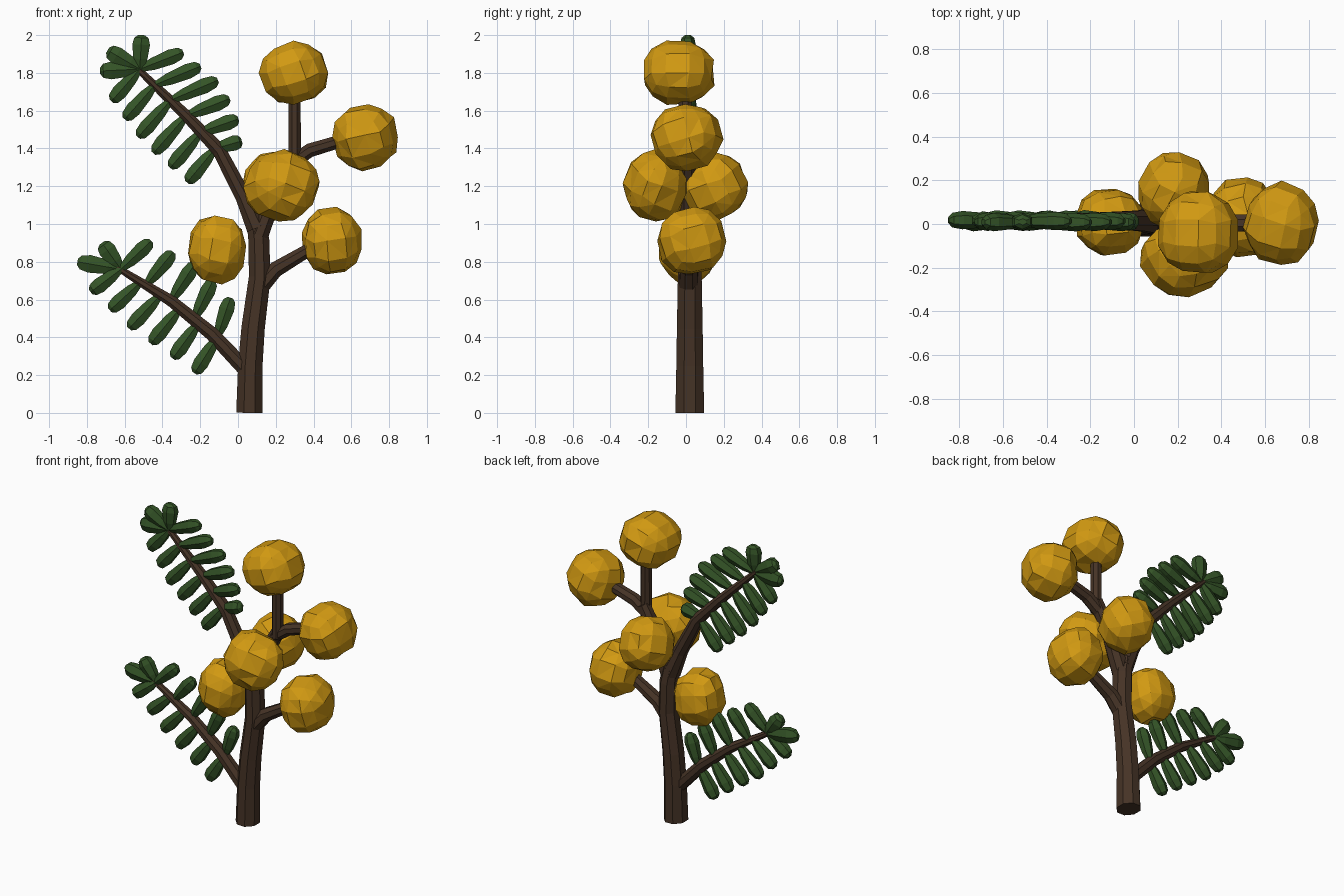
import bpy, bmesh, math, random
from mathutils import Vector, Euler

if "Cube" in bpy.data.objects:
    bpy.data.objects.remove(bpy.data.objects["Cube"])
rng = random.Random(4)


def material(name, color):
    m = bpy.data.materials.new(name)
    m.use_nodes = True
    m.diffuse_color = (*color, 1)
    m.node_tree.nodes["Principled BSDF"].inputs["Base Color"].default_value = (*color, 1)
    return m


bark = material("brown bark", (0.06, 0.033, 0.019))
leaf_green = material("dark green", (0.034, 0.088, 0.02))
yellow = material("golden yellow", (0.64, 0.32, 0.006))


def finish(bm, name, mat):
    bmesh.ops.recalc_face_normals(bm, faces=bm.faces)
    mesh = bpy.data.meshes.new(name)
    bm.to_mesh(mesh)
    bm.free()
    mesh.materials.append(mat)
    ob = bpy.data.objects.new(name, mesh)
    bpy.context.collection.objects.link(ob)
    return ob


def loft(bm, path, widths, depths, sides, y=0.015):
    """Sweep rings along a path of (x, z) points, standing in the x-z plane."""
    pts = [Vector((p[0], y, p[1])) for p in path]
    rings = []
    for i, p in enumerate(pts):
        d = (pts[min(i + 1, len(pts) - 1)] - pts[max(i - 1, 0)]).normalized()
        across = Vector((d.z, 0, -d.x))
        ring = []
        for k in range(sides):
            a = math.tau * (k + 0.5) / sides
            ring.append(bm.verts.new(p + across * math.cos(a) * widths[i]
                                     + Vector((0, math.sin(a) * depths[i], 0))))
        rings.append(ring)
    for lo, hi in zip(rings, rings[1:]):
        for k in range(sides):
            n = (k + 1) % sides
            bm.faces.new((lo[k], lo[n], hi[n], hi[k]))
    bm.faces.new(rings[0])
    bm.faces.new(rings[-1])


def branch(name, path, radii, y=0.015, sides=8):
    bm = bmesh.new()
    loft(bm, path, radii, [r * 1.1 for r in radii], sides, y)
    return finish(bm, name, bark)


def sample(path, t):
    """Point at fraction t along a polyline."""
    pts = [Vector(p) for p in path]
    left = t * sum((b - a).length for a, b in zip(pts, pts[1:]))
    for a, b in zip(pts, pts[1:]):
        length = (b - a).length
        if left <= length:
            return a.lerp(b, left / length)
        left -= length
    return pts[-1]


def leaf(bm, root, tip, width=0.047):
    """Club-shaped leaflet, widest near its tip."""
    root, tip = Vector(root), Vector(tip)
    profile = [(0, 0.4), (0.3, 0.8), (0.72, 1), (0.92, 0.8), (1, 0.35)]
    loft(bm, [root.lerp(tip, t) for t, w in profile],
         [w * width for t, w in profile], [w * 0.042 for t, w in profile],
         6, 0.015 + rng.uniform(-0.008, 0.008))


def frond(name, roots, rows, ends):
    bm = bmesh.new()
    for tips, count in rows:
        for i in range(count):
            t = i / (count - 1)
            leaf(bm, sample(roots, t), sample(tips, t))
    for tip in ends:
        leaf(bm, roots[-1], tip, 0.054)
    finish(bm, name, leaf_green)


# Trunk running on into the upper frond stem
branch("trunk", [(0.06, 0), (0.065, 0.25), (0.08, 0.45), (0.115, 0.72), (0.11, 0.92), (0.09, 1.04)],
       [0.075, 0.07, 0.067, 0.062, 0.06, 0.05], 0.02)
upper_stem = [(0.1, 0.98), (0.03, 1.14), (-0.1, 1.39), (-0.27, 1.57), (-0.54, 1.83)]
branch("upper_frond_stem", upper_stem, [0.06, 0.046, 0.04, 0.033, 0.018])
lower_stem = [(0.05, 0.22), (-0.14, 0.42), (-0.35, 0.59), (-0.64, 0.77)]
branch("lower_frond_stem", lower_stem, [0.045, 0.04, 0.033, 0.018])

# Flower stems
branch("low_flower_stem", [(0.12, 0.67), (0.2, 0.76), (0.42, 0.89)], [0.05, 0.045, 0.035])
branch("fork_stem", [(0.11, 0.94), (0.2, 1.18), (0.31, 1.38)], [0.055, 0.048, 0.04], 0.01)
branch("top_flower_stem", [(0.3, 1.32), (0.3, 1.7)], [0.036, 0.034], -0.005)
branch("side_flower_stem", [(0.28, 1.32), (0.38, 1.39), (0.58, 1.45)], [0.04, 0.04, 0.036], 0.005)

# Leaflets on both sides of each stem
frond("upper_leaves", [(-0.12, 1.4), (-0.27, 1.57), (-0.52, 1.82)],
      [([(0.02, 1.44), (0.0, 1.57), (-0.08, 1.74), (-0.29, 1.91)], 6),
       ([(-0.27, 1.22), (-0.5, 1.42), (-0.67, 1.65)], 6)],
      [(-0.51, 2.0), (-0.69, 1.92), (-0.73, 1.81)])
frond("lower_leaves", [(-0.11, 0.4), (-0.35, 0.59), (-0.62, 0.76)],
      [([(-0.04, 0.61), (-0.22, 0.79), (-0.46, 0.91)], 5),
       ([(-0.23, 0.21), (-0.57, 0.44), (-0.78, 0.64)], 6)],
      [(-0.72, 0.9), (-0.85, 0.8)])


# Faceted round flowers
def flower(name, center, radii):
    bm = bmesh.new()
    bmesh.ops.create_cube(bm, size=2)
    bmesh.ops.subdivide_edges(bm, edges=bm.edges, cuts=2, use_grid_fill=True)
    turn = Euler([rng.uniform(-0.5, 0.5) for _ in range(3)])
    for v in bm.verts:
        d = v.co.normalized()
        d.rotate(turn)
        d *= rng.uniform(0.97, 1.05)
        v.co = Vector(center) + Vector([a * r for a, r in zip(d, radii)])
    bmesh.ops.triangulate(bm, faces=bm.faces)
    finish(bm, name, yellow)


flower("top_flower", (0.295, -0.04, 1.8), (0.185, 0.2, 0.172))
flower("side_flower", (0.675, 0, 1.46), (0.175, 0.19, 0.18))
flower("front_flower", (0.23, -0.16, 1.2), (0.2, 0.17, 0.19))
flower("back_flower", (0.185, 0.15, 1.2), (0.165, 0.18, 0.18))
flower("low_left_flower", (0.495, 0.03, 0.91), (0.165, 0.185, 0.18))
flower("low_right_flower", (-0.11, 0.01, 0.865), (0.16, 0.16, 0.185))
